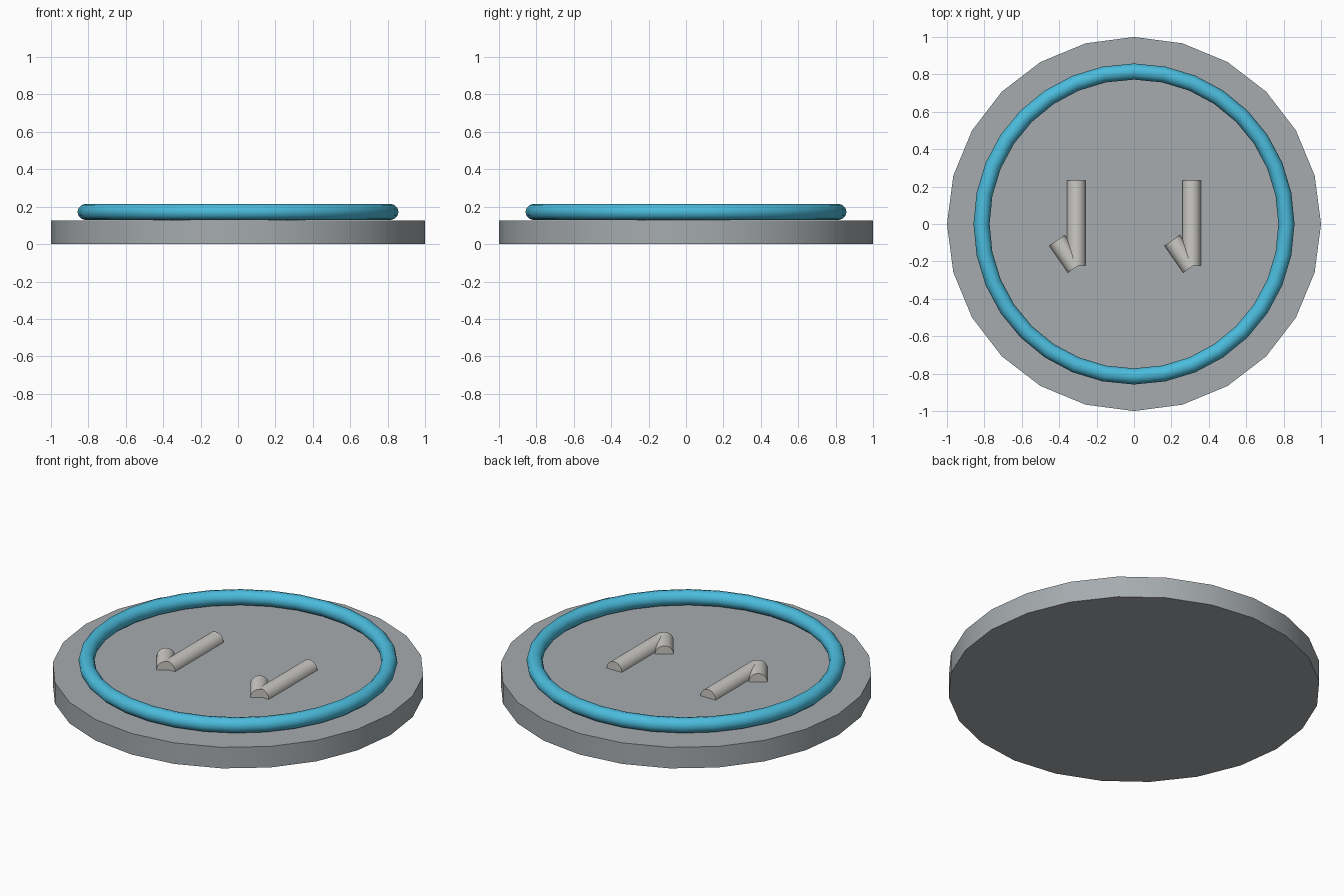
import bpy
import math
from mathutils import Vector

cube = bpy.data.objects.get("Cube")
if cube:
    bpy.data.objects.remove(cube, do_unlink=True)


def material(name, rgb):
    mat = bpy.data.materials.new(name)
    mat.use_nodes = True
    mat.diffuse_color = (*rgb, 1)
    mat.node_tree.nodes["Principled BSDF"].inputs["Base Color"].default_value = (*rgb, 1)
    return mat


def finish(name, mat):
    obj = bpy.context.object
    obj.name = name
    obj.data.materials.append(mat)
    bpy.ops.object.shade_smooth_by_angle(angle=math.radians(35))
    return obj


def rod(name, start, end, radius, mat):
    """Round bar between two points."""
    start, end = Vector(start), Vector(end)
    axis = end - start
    bpy.ops.mesh.primitive_cylinder_add(
        vertices=24, radius=radius, depth=axis.length, location=(start + end) / 2,
        rotation=axis.to_track_quat("Z", "Y").to_euler())
    return finish(name, mat)


grey = material("grey", (0.38, 0.41, 0.43))
blue = material("sky blue", (0.07, 0.50, 0.72))
pale = material("pale warm grey", (0.60, 0.59, 0.56))

THICK = 0.125

# Round base plate
bpy.ops.mesh.primitive_cylinder_add(vertices=24, radius=1, depth=THICK,
                                    location=(0, 0, THICK / 2))
finish("base_disc", grey)

# Raised rim ring resting on the plate
bpy.ops.mesh.primitive_torus_add(major_radius=0.815, minor_radius=0.043,
                                 major_segments=32, minor_segments=12,
                                 location=(0, 0, 0.172))
finish("rim_ring", blue)

# Two half-sunk marks, each a long bar with a short slanted flag
for side, x in (("right", -0.308), ("left", 0.308)):
    rod(side + "_bar", (x, -0.222, THICK), (x, 0.233, THICK), 0.05, pale)
    rod(side + "_flag", (x - 0.104, -0.088, THICK), (x - 0.004, -0.232, THICK), 0.05, pale)
